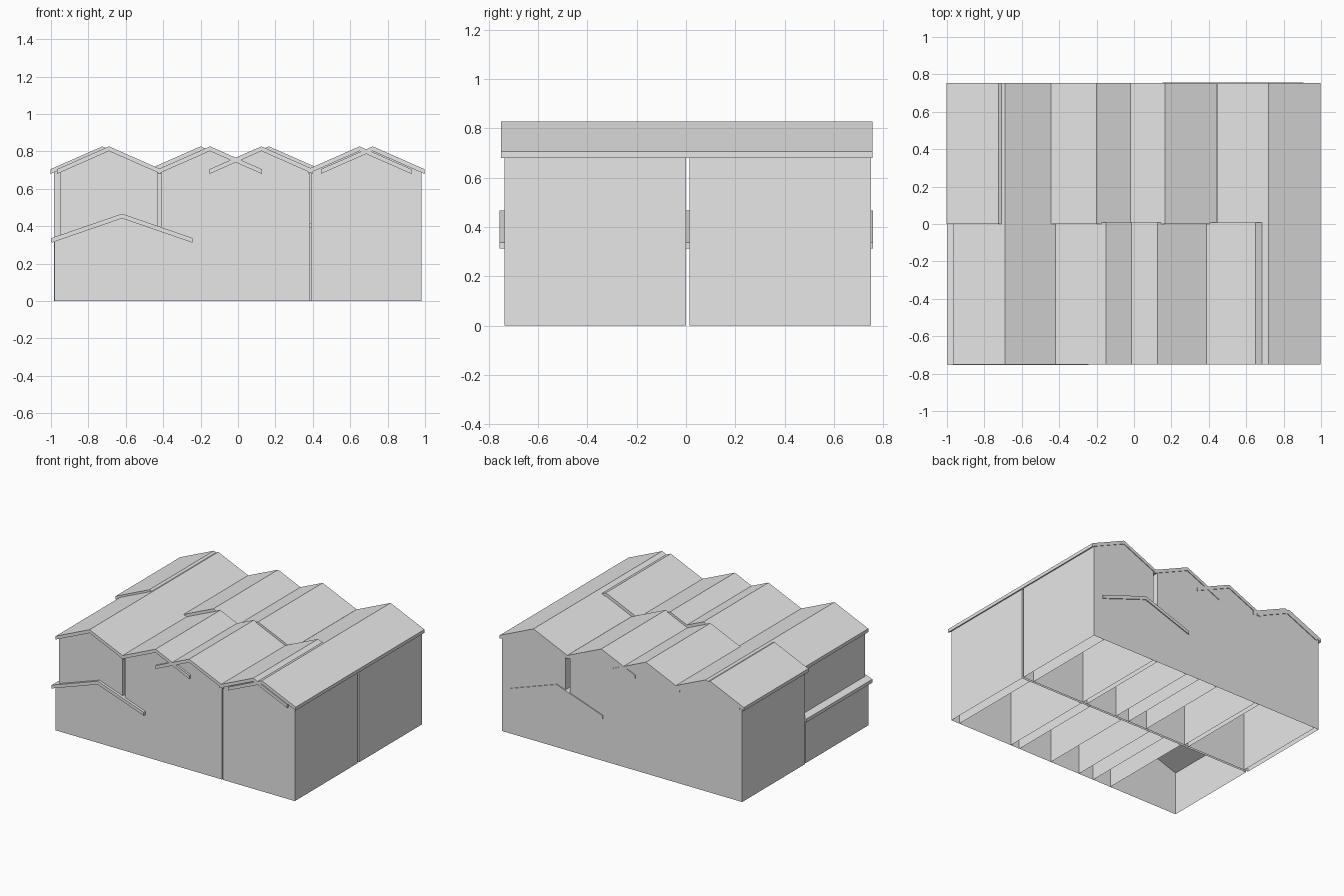
import bpy
import bmesh

cube = bpy.data.objects.get("Cube")
if cube:
    bpy.data.objects.remove(cube, do_unlink=True)

grey = bpy.data.materials.new("plain grey")
grey.use_nodes = True
COLOUR = (0.8, 0.8, 0.8, 1)
grey.diffuse_color = COLOUR
grey.node_tree.nodes["Principled BSDF"].inputs["Base Color"].default_value = COLOUR


def extrude_profile(name, profile, y0, y1, open_bottom=False):
    """Sweep an x-z outline along y; the last outline edge may stay open."""
    bm = bmesh.new()
    front = [bm.verts.new((x, y0, z)) for x, z in profile]
    back = [bm.verts.new((x, y1, z)) for x, z in profile]
    bm.faces.new(front)
    bm.faces.new(back[::-1])
    n = len(profile)
    for i in range(n - 1 if open_bottom else n):
        j = (i + 1) % n
        bm.faces.new((front[j], front[i], back[i], back[j]))
    bmesh.ops.recalc_face_normals(bm, faces=bm.faces)
    mesh = bpy.data.meshes.new(name)
    bm.to_mesh(mesh)
    bm.free()
    mesh.materials.append(grey)
    obj = bpy.data.objects.new(name, mesh)
    bpy.context.collection.objects.link(obj)


def house(name, x, walls, roof, half=0.26, eave=0.68, rise=0.122, base=0.0):
    """Open-bottomed gabled walls under a thin folded roof slab."""
    over, thick = half + 0.017, 0.025
    slope = rise / over
    wall_top = eave + slope * (over - half)
    extrude_profile(name + "_walls", [
        (x + half, base), (x + half, wall_top), (x, eave + rise),
        (x - half, wall_top), (x - half, base)], *walls, open_bottom=True)
    extrude_profile(name + "_roof", [
        (x - over, eave), (x, eave + rise), (x + over, eave),
        (x + over, eave + thick), (x, eave + rise + thick),
        (x - over, eave + thick)], *roof)


FRONT = dict(walls=(-0.735, 0.0), roof=(-0.75, 0.008))
BACK = dict(walls=(0.015, 0.75), roof=(0.0, 0.755))
LOW = dict(half=0.36, eave=0.312, rise=0.13)

# Front row of tall houses
for i, x in enumerate((-0.15, 0.125, 0.65, 0.72)):
    house(f"front_house_{i + 1}", x, **FRONT)

# Upper storey standing on the low house
house("front_upper_house", -0.69, **FRONT, base=0.33)

# Back row of tall houses
for i, x in enumerate((-0.725, -0.69, -0.2, 0.165, 0.72)):
    house(f"back_house_{i + 1}", x, **BACK)

# Low wide houses
house("front_low_house", -0.62, (-0.735, 0.0), (-0.755, 0.015), **LOW)
house("back_low_house", 0.53, (0.015, 0.75), (0.0, 0.757), **LOW)
